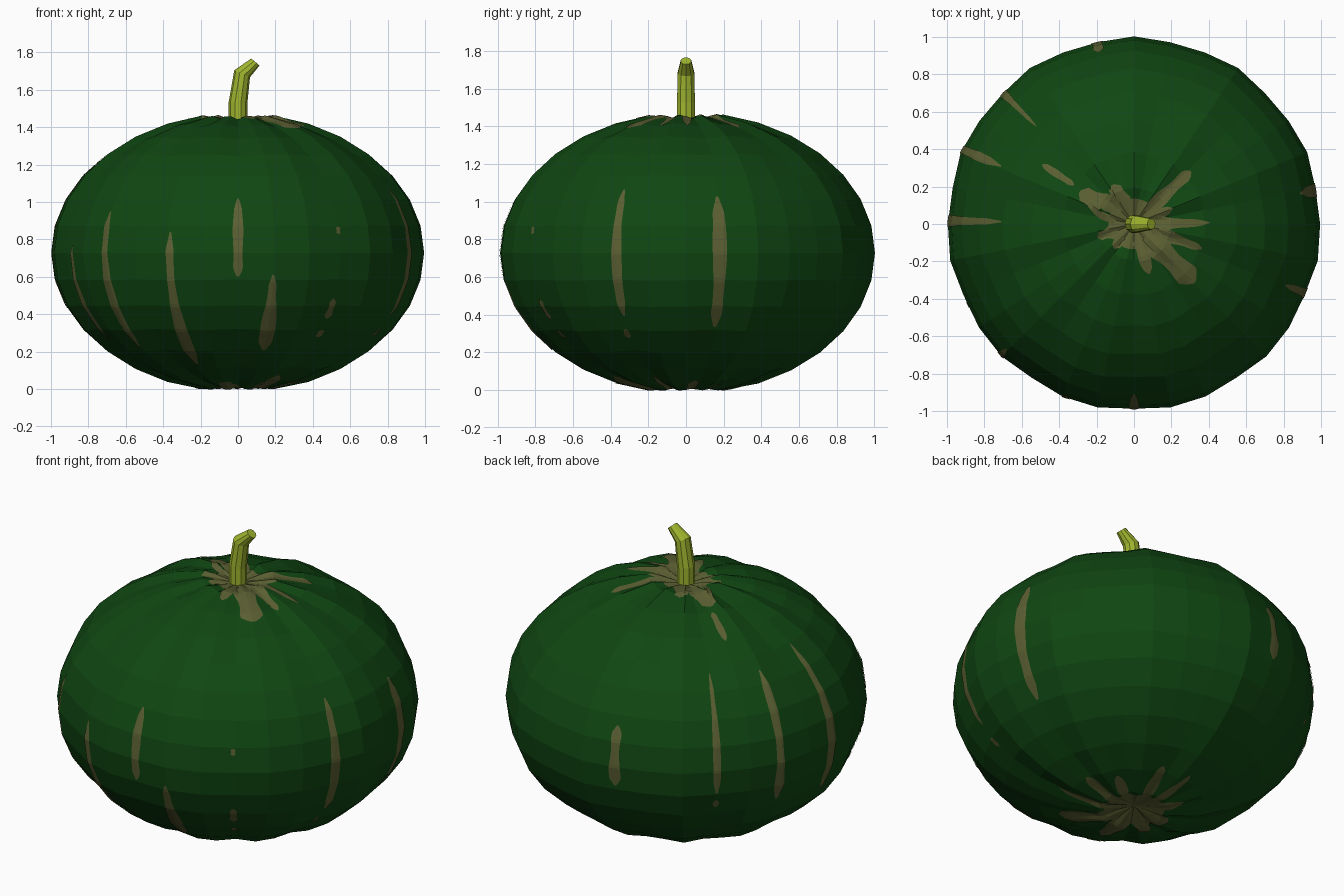
import bpy, bmesh, math
from mathutils import Vector, Matrix
from mathutils.bvhtree import BVHTree

if "Cube" in bpy.data.objects:
    bpy.data.objects.remove(bpy.data.objects["Cube"])

CZ, H = 0.728, 0.745          # body centre height and half height
CENTRE = Vector((0, 0, CZ))


def material(name, rgb):
    m = bpy.data.materials.new(name)
    m.diffuse_color = (*rgb, 1)
    m.use_nodes = True
    m.node_tree.nodes["Principled BSDF"].inputs["Base Color"].default_value = m.diffuse_color
    return m


GREEN = material("dark green rind", (0.005, 0.062, 0.006))
OLIVE = material("olive streak", (0.105, 0.115, 0.032))
LIME = material("lime stem", (0.35, 0.47, 0.028))


def finish(bm, name, mat):
    me = bpy.data.meshes.new(name)
    bm.to_mesh(me)
    bm.free()
    me.materials.append(mat)
    ob = bpy.data.objects.new(name, me)
    bpy.context.collection.objects.link(ob)
    return ob


# Body: squashed sphere with shallow lobes and dimpled poles
bm = bmesh.new()
bmesh.ops.create_uvsphere(bm, u_segments=32, v_segments=16, radius=1)
for v in bm.verts:
    s = v.co.z
    if abs(s) > 0.999:
        v.co = Vector((0, 0, CZ + math.copysign(0.69, s)))
        continue
    az = math.atan2(v.co.y, v.co.x)
    amp = 0.008 + 0.008 * s * s
    k = 1 - amp * (0.6 + math.cos(11 * (az + math.pi / 2)))
    v.co = Vector((v.co.x * k, v.co.y * k, CZ + H * s * k))
low = min(v.co.z for v in bm.verts)
for v in bm.verts:
    if v.co.z < 0.01:
        v.co.z = max(v.co.z, 0)
tree = BVHTree.FromBMesh(bm)
finish(bm, "squash_body", GREEN)


def on_body(p):
    """Push a point out to the rind along a ray from the centre."""
    hit, n, _, _ = tree.ray_cast(CENTRE, (p - CENTRE).normalized())
    if n.dot(hit - CENTRE) < 0:
        n = -n
    return hit + n * 0.004


def ellipsoid(az, lat):
    return Vector((math.cos(lat) * math.cos(az), math.cos(lat) * math.sin(az),
                   CZ + H * math.sin(lat)))


def streak(bm, az_deg, lat0, lat1, w0, w1, round_start=True):
    """Thin painted strip along a meridian with half widths w0 to w1."""
    az = math.radians(az_deg)
    n = max(6, int(abs(lat1 - lat0) / 0.025))
    side = Vector((-math.sin(az), math.cos(az), 0))
    rows = []
    for i in range(n + 1):
        t = i / n
        w = w0 + (w1 - w0) * t
        w *= 1 + 0.14 * math.sin(9 * t + az_deg)
        taper = min(1, (1 - t) * 7 + 0.2)
        if round_start:
            taper = min(taper, t * 7 + 0.2)
        p = ellipsoid(az, lat0 + (lat1 - lat0) * t)
        rows.append([bm.verts.new(on_body(p + side * w * taper * j))
                     for j in (-1, -0.5, 0, 0.5, 1)])
    for a, b in zip(rows, rows[1:]):
        for j in range(4):
            f = bm.faces.new((a[j], a[j + 1], b[j + 1], b[j]))
            f.normal_update()
            if f.normal.dot(f.calc_center_median() - CENTRE) < 0:
                f.normal_flip()


# Side streaks: direction, top height, bottom height, half widths
SIDES = [
    (-135.5, 0.95, 0.22, 0.022, 0.030), (-111.5, 0.84, 0.13, 0.018, 0.036),
    (-90, 1.02, 0.60, 0.022, 0.030), (-79, 0.61, 0.21, 0.020, 0.046),
    (-56.6, 0.87, 0.83, 0.012, 0.012), (-56.6, 0.48, 0.37, 0.016, 0.022),
    (-56.6, 0.31, 0.27, 0.018, 0.018), (-22, 1.07, 0.39, 0.022, 0.030),
    (-23, 0.32, 0.27, 0.016, 0.016), (10.5, 1.03, 0.33, 0.036, 0.032),
    (101.5, 0.96, 0.61, 0.026, 0.032), (135, 1.22, 0.59, 0.010, 0.026),
    (135, 0.54, 0.49, 0.016, 0.016), (156.5, 1.20, 0.49, 0.020, 0.028),
    (179, 1.25, 0.43, 0.018, 0.036), (-154, 0.77, 0.26, 0.018, 0.030),
    (147, 1.415, 1.33, 0.018, 0.018),
]
bm = bmesh.new()
for az, z0, z1, w0, w1 in SIDES:
    streak(bm, az, math.asin((z0 - CZ) / H), math.asin((z1 - CZ) / H), w0, w1)
finish(bm, "side_streaks", OLIVE)


# Star-shaped patches round the stem and under the base
def star(name, sign, base, rays):
    bm = bmesh.new()
    pole = bm.verts.new(on_body(CENTRE + Vector((0, 0, sign))))
    prev = None
    for ring in (0.25, 0.5, 0.75, 1):
        cur = [bm.verts.new(on_body(ellipsoid(
            math.tau * i / 32, sign * math.acos(base * ring)))) for i in range(32)]
        for i in range(32):
            j = (i + 1) % 32
            vs = (pole, cur[i], cur[j]) if prev is None else (prev[i], cur[i], cur[j], prev[j])
            bm.faces.new(vs if sign > 0 else vs[::-1])
        prev = cur
    for az, length, w0, w1 in rays:
        streak(bm, az, sign * math.acos(base * 0.7), sign * math.acos(length), w0, w1, False)
    finish(bm, name, OLIVE)


star("top_patch", 1, 0.14, [
    (43, 0.42, 0.035, 0.030), (22, 0.22, 0.03, 0.02), (1, 0.41, 0.045, 0.008),
    (-20, 0.39, 0.04, 0.018), (-44, 0.45, 0.06, 0.055), (-73, 0.28, 0.04, 0.022),
    (-130, 0.17, 0.03, 0.02), (200, 0.21, 0.04, 0.02), (149, 0.34, 0.075, 0.040),
    (118, 0.24, 0.05, 0.035)])
star("bottom_patch", -1, 0.17, [
    (73, 0.42, 0.03, 0.03), (98, 0.42, 0.035, 0.022), (34, 0.34, 0.03, 0.025),
    (7, 0.39, 0.035, 0.025), (-23, 0.44, 0.04, 0.012), (-61, 0.45, 0.06, 0.045),
    (-102, 0.38, 0.06, 0.035), (180, 0.24, 0.06, 0.04), (129, 0.29, 0.05, 0.03),
    (-145, 0.27, 0.05, 0.03)])

# Stem: bent tapering tube (x, z, radius, tilt)
bm = bmesh.new()
SIDES_N = 10
rings = []
for x, z, r, tilt in [(0, 1.38, 0.05, 0), (0, 1.53, 0.05, 4),
                      (0.022, 1.685, 0.046, 24), (0.093, 1.748, 0.029, 40)]:
    rot = Matrix.Rotation(math.radians(tilt), 3, 'Y')
    rings.append([bm.verts.new(Vector((x, 0, z)) + rot @ Vector(
        (r * math.cos(math.tau * i / SIDES_N), r * math.sin(math.tau * i / SIDES_N), 0)))
        for i in range(SIDES_N)])
for a, b in zip(rings, rings[1:]):
    for i in range(SIDES_N):
        j = (i + 1) % SIDES_N
        bm.faces.new((a[i], a[j], b[j], b[i]))
bm.faces.new(rings[-1])
bm.faces.new(rings[0][::-1])
finish(bm, "stem", LIME)
